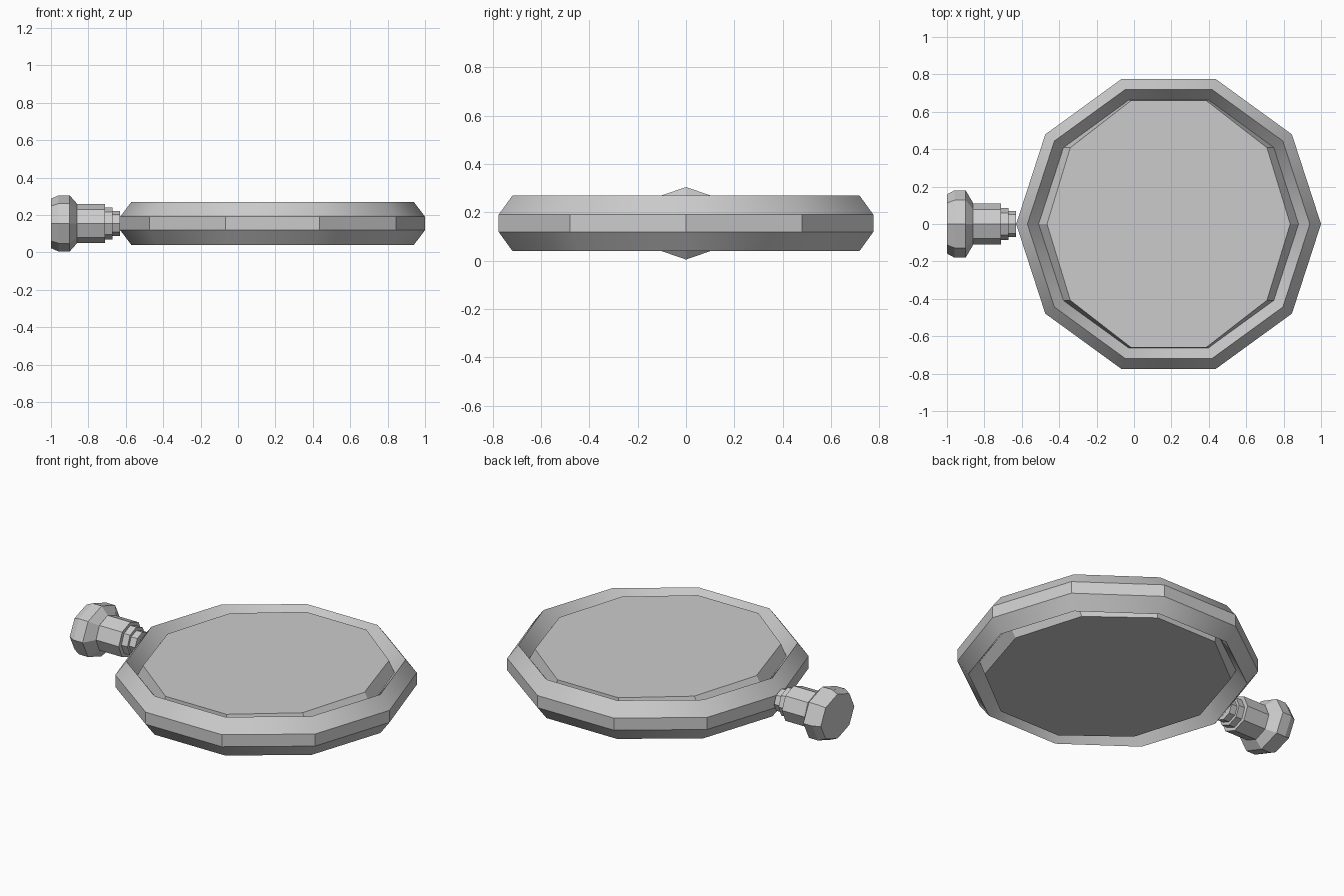
import bpy, bmesh
from math import sin, cos, pi, radians

if "Cube" in bpy.data.objects:
    bpy.data.objects.remove(bpy.data.objects["Cube"])

ZC = 0.155   # height of the mid plane
CX = 0.185   # centre of the round frame


def make_object(name, bm):
    bmesh.ops.recalc_face_normals(bm, faces=bm.faces)
    mesh = bpy.data.meshes.new(name)
    bm.to_mesh(mesh)
    bm.free()
    obj = bpy.data.objects.new(name, mesh)
    bpy.context.collection.objects.link(obj)
    return obj


def loft(name, sections, sides, place, closed=False):
    """Skin elliptical sections (a, b, offset); either cap the ends or close the loop."""
    bm = bmesh.new()
    rings = []
    for a, b, off in sections:
        ring = []
        for i in range(sides):
            t = 2 * pi * i / sides
            ring.append(bm.verts.new(place(a * cos(t), b * sin(t), off)))
        rings.append(ring)
    pairs = list(zip(rings, rings[1:]))
    if closed:
        pairs.append((rings[-1], rings[0]))
    for lo, hi in pairs:
        for i in range(sides):
            j = (i + 1) % sides
            bm.faces.new((lo[i], lo[j], hi[j], hi[i]))
    if not closed:
        bm.faces.new(rings[0])
        bm.faces.new(rings[-1])
    return make_object(name, bm)


def upright(u, v, off):      # sections stacked along z
    return (CX + u, v, ZC + off)


def sideways(u, v, off):     # sections stacked along x, a vertex pointing up
    return (off, v, ZC + u)


# Ten-sided frame with a hexagonal cross-section
profile = [(0.815, -0.036), (0.815, 0.036), (0.755, 0.115),
           (0.695, 0.036), (0.695, -0.036), (0.755, -0.115)]
frame = loft("round_frame", [(r, r, z) for r, z in profile], 10, upright, closed=True)
bpy.context.view_layer.objects.active = frame
frame.select_set(True)
bpy.ops.object.shade_smooth_by_angle(angle=radians(35.8))
frame.select_set(False)

# Thick pane filling the frame, slightly narrower in x at its flat faces
loft("pane", [(0.65, 0.694, -0.10), (0.697, 0.697, -0.03),
              (0.697, 0.697, 0.03), (0.65, 0.694, 0.10)], 10, upright)

# Eight-sided stepped handle: (z radius, y radius, x)
loft("handle_knob", [(0.132, 0.158, -1.0), (0.15, 0.18, -0.96),
                     (0.15, 0.18, -0.90), (0.105, 0.112, -0.86)], 8, sideways)
for name, rz, ry, x0, x1 in [("handle_shaft", 0.105, 0.110, -0.86, -0.71),
                             ("handle_collar", 0.085, 0.085, -0.71, -0.67),
                             ("handle_neck", 0.066, 0.07, -0.67, -0.63)]:
    loft(name, [(rz, ry, x0), (rz, ry, x1)], 8, sideways)
